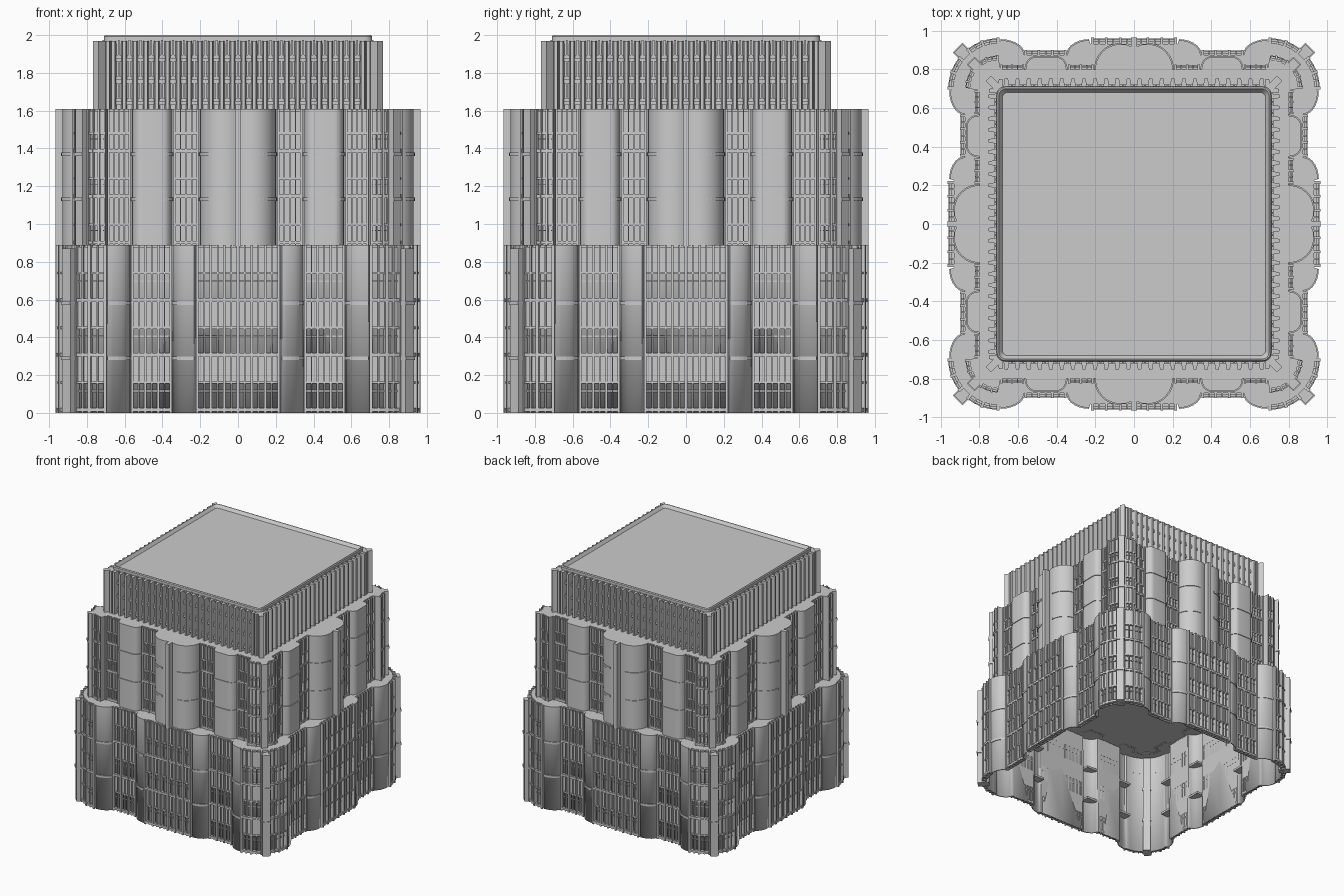
import bpy, bmesh
from math import sin, cos, pi, radians
from mathutils import Vector, Matrix

if "Cube" in bpy.data.objects:
    bpy.data.objects.remove(bpy.data.objects["Cube"])

C = 0.70  # centre of the rounded corners


def finish(bm, name, smooth=False):
    bmesh.ops.recalc_face_normals(bm, faces=bm.faces)
    me = bpy.data.meshes.new(name)
    bm.to_mesh(me)
    bm.free()
    ob = bpy.data.objects.new(name, me)
    bpy.context.collection.objects.link(ob)
    if smooth:
        bpy.ops.object.select_all(action='DESELECT')
        ob.select_set(True)
        bpy.context.view_layer.objects.active = ob
        bpy.ops.object.shade_smooth_by_angle(angle=radians(30))
    return ob


def prism(bm, pts, z0, z1, bottom=True):
    lo = [bm.verts.new((x, y, z0)) for x, y in pts]
    hi = [bm.verts.new((x, y, z1)) for x, y in pts]
    n = len(pts)
    for i in range(n):
        j = (i + 1) % n
        bm.faces.new((lo[i], lo[j], hi[j], hi[i]))
    bm.faces.new(hi)
    if bottom:
        bm.faces.new(lo[::-1])


def turned(pts):
    """The same points on all four sides."""
    for k in range(4):
        m = Matrix.Rotation(k * pi / 2, 2)
        yield [tuple(m @ Vector(p)) for p in pts]


def box(bm, frame, w, v0, v1, z0, z1, taper=1.0):
    """Block standing on a wall frame (x, y, outward angle), on all four sides."""
    x, y, a = frame
    n, t = Vector((cos(a), sin(a))), Vector((-sin(a), cos(a)))
    p, h, g = Vector((x, y)), w / 2, w * taper / 2
    q = [p + n * v0 - t * h, p + n * v1 - t * g, p + n * v1 + t * g, p + n * v0 + t * h]
    for pts in turned(q):
        prism(bm, pts, z0, z1)


def line(x0, x1, d):
    return lambda s: (x0 + (x1 - x0) * s, -d, -pi / 2)


def arc(a0, a1, r):
    def f(s):
        a = radians(a0 + (a1 - a0) * s)
        return (C + r * cos(a), -C + r * sin(a), a)
    return f


def bays(bm, path, n, width, z0, z1, rows, depth, win):
    """Row of window bays: mullions, spandrel panels and sills."""
    bw = width / n
    for i in range(n + 1):
        main = i % 2 == 0
        box(bm, path(i / n), bw * (.38 if main else .22), -.01,
            depth if main else depth * .75, z0, z1)
    for i in range(n):
        f = path((i + .5) / n)
        for j, z in enumerate(rows):
            top = rows[j + 1] if j + 1 < len(rows) else z1
            box(bm, f, bw, -.01, depth * .4, z + win, top - .012)
            box(bm, f, bw, -.01, depth * .7, z + win, z + win + .012)
            box(bm, f, bw, -.01, depth * .85, z - .012, z + .006)
            box(bm, f, bw, -.01, depth * .3, z + win * .68, z + win * .74)


def quarter(cx, cd, a, b, flip=False, n=7):
    """Quarter ellipse of a round pier as (x, distance out) points."""
    pts = [(cx + (-a if flip else a) * sin(pi / 2 * i / n), cd + b * cos(pi / 2 * i / n))
           for i in range(n + 1)]
    return pts[::-1] if flip else pts


def outline(half, r, n=12):
    side = [(-x, -d) for x, d in reversed(half) if x > 0] + [(x, -d) for x, d in half]
    side += [arc(-90, 0, r)(i / n)[:2] for i in range(n + 1)]
    return [p for pts in turned(side) for p in pts]


def collar(bm, pts, back, z):
    """Thin band around a pier, mirrored and repeated on every side."""
    loop = pts + [(pts[-1][0], back), (pts[0][0], back)]
    for s in (1, -1):
        for q in turned([(s * x, -d) for x, d in loop]):
            prism(bm, q, z - .009, z + .009)


# lower tier: hollow shell with round piers and swelling corners
half = [(0, .93), (.225, .93)] + quarter(.232, .875, .112, .075) + [(.56, .875)]
half += quarter(.69, .875, .12, .075, True)
bm = bmesh.new()
prism(bm, outline(half, .235), 0, .89, bottom=False)
shell = finish(bm, "lower_shell", True)
sol = shell.modifiers.new("thickness", 'SOLIDIFY')
sol.thickness, sol.offset = .012, -1

bm = bmesh.new()
rows = (.02, .31, .60)
bays(bm, line(-.215, .215, .93), 12, .43, 0, .89, rows, .035, .135)
for s in (1, -1):
    bays(bm, line(s * .355, s * .56, .875), 6, .205, 0, .89, rows, .025, .135)
for a0, a1 in ((-89, -52), (-38, -1)):
    bays(bm, arc(a0, a1, .235), 4, .165, 0, .89, rows, .03, .135)
finish(bm, "lower_windows")

bm = bmesh.new()
diag = (C, -C, -pi / 4)
box(bm, diag, .062, .2, .295, 0, .87)
for z in (.29, .58):
    box(bm, diag, .07, .2, .301, z - .009, z + .009)
    collar(bm, quarter(.232, .875, .118, .081), .87, z)
    collar(bm, quarter(.69, .875, .126, .081, True), .87, z)
finish(bm, "lower_corner_piers_and_collars")

# middle tier: twin round piers with a central rib, broad piers, rounded corners
twin = quarter(.07, .80, .13, .13, n=9)
broad = quarter(.40, .80, .05, .062, True) + quarter(.51, .80, .05, .062)
half = [(0, .965), (.016, .965), (.016, .918), (.04, .928)] + twin + broad + [(.69, .80)]
bm = bmesh.new()
prism(bm, outline(half, .15), .88, 1.61, bottom=False)
finish(bm, "middle_walls", True)

bm = bmesh.new()
rows = (.905, 1.15, 1.39)
for s in (1, -1):
    bays(bm, line(s * .215, s * .335, .80), 4, .12, .88, 1.61, rows, .025, .085)
    bays(bm, line(s * .575, s * .685, .80), 4, .11, .88, 1.61, rows, .025, .085)
for a0, a1 in ((-88, -56), (-34, -2)):
    bays(bm, arc(a0, a1, .15), 3, .09, .88, 1.61, rows, .025, .085)
finish(bm, "middle_windows")

bm = bmesh.new()
box(bm, diag, .05, .1, .2, .88, 1.61)
for z in (1.13, 1.37):
    box(bm, diag, .058, .1, .206, z - .009, z + .009)
    collar(bm, quarter(.07, .80, .136, .136, n=9), .79, z)
    collar(bm, quarter(.40, .80, .056, .068, True) + quarter(.51, .80, .056, .068), .79, z)
finish(bm, "middle_corner_piers_and_collars")


def rounded(h, r, n=5):
    corner = [(h - r + r * cos(pi / 2 * i / n), h - r + r * sin(pi / 2 * i / n))
              for i in range(n + 1)]
    return [p for pts in turned(corner) for p in pts]


# upper tier: plain block with closely spaced tapered fins
bm = bmesh.new()
prism(bm, rounded(.705, .03), 1.60, 1.97, bottom=False)
finish(bm, "upper_walls", True)

bm = bmesh.new()
n = 23
path = line(-.66, .66, .70)
for i in range(n + 1):
    box(bm, path(i / n), .034, 0, .052, 1.60, 1.97, .5)
for i in range(n):
    f = path((i + .5) / n)
    for z in (1.62, 1.735, 1.85):
        box(bm, f, .058, 0, .022, z + .01, z + .03)
        box(bm, f, .058, 0, .014, z + .03, z + .045)
        box(bm, f, .010, 0, .018, z + .045, z + .125)
box(bm, diag, .04, -.03, .075, 1.60, 1.97)
for x, y, a in ((.69, -.70, -pi / 2), (.70, -.69, 0)):
    box(bm, (x, y, a), .03, 0, .05, 1.60, 1.97, .6)
finish(bm, "upper_fins")

# roof cap with a raised sloping rim
bm = bmesh.new()
levels = [(.71, .04, 1.955), (.71, .04, 1.993), (.704, .036, 2.0), (.698, .033, 2.0), (.68, .025, 1.975)]
rings = [[bm.verts.new((x, y, z)) for x, y in rounded(h, r)] for h, r, z in levels]
for a, b in zip(rings, rings[1:]):
    for i in range(len(a)):
        j = (i + 1) % len(a)
        bm.faces.new((a[i], a[j], b[j], b[i]))
bm.faces.new(rings[-1])
bm.faces.new(rings[0][::-1])
finish(bm, "roof_cap", True)
